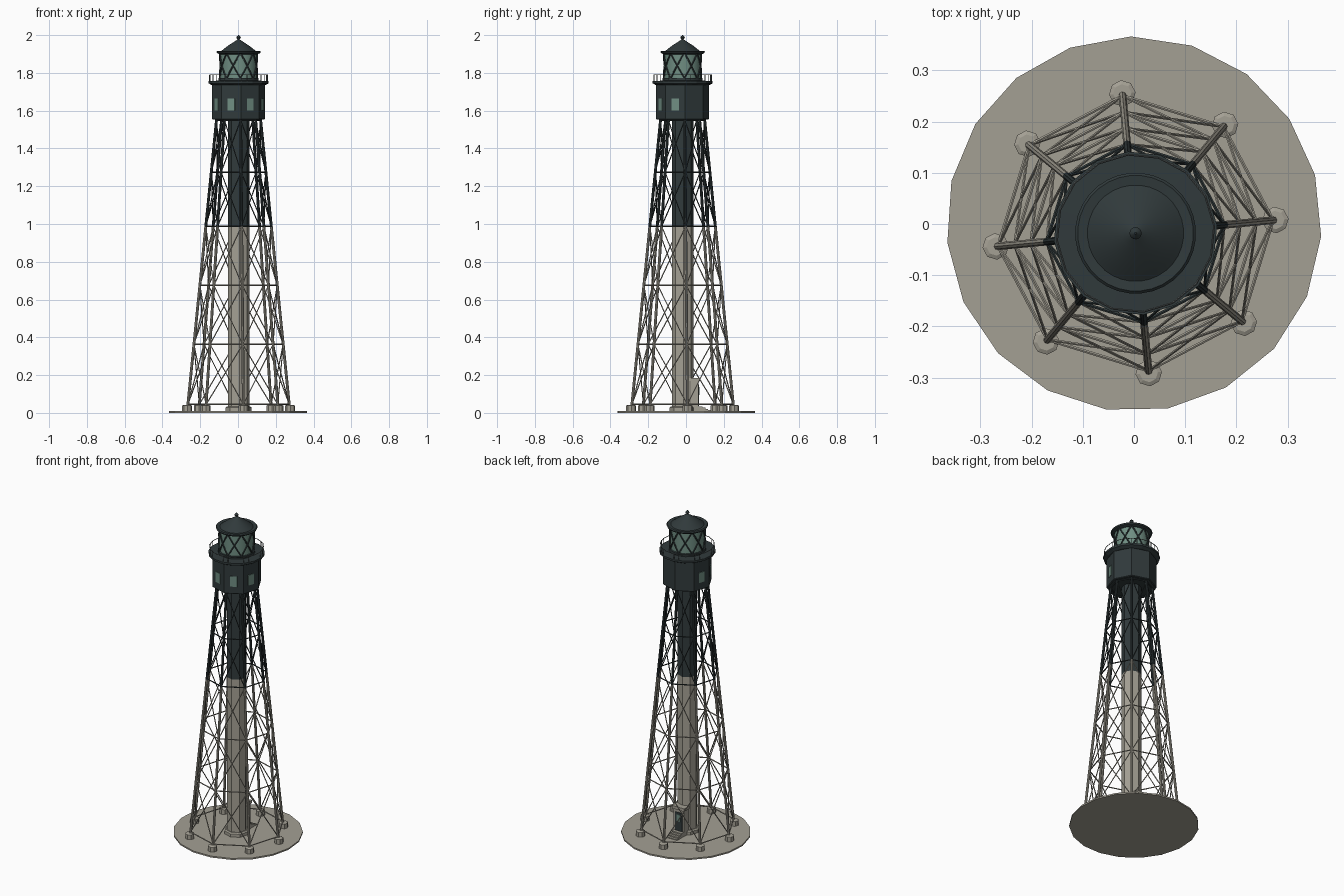
import bpy, bmesh, math
from mathutils import Vector, Matrix

if "Cube" in bpy.data.objects:
    bpy.data.objects.remove(bpy.data.objects["Cube"])

CX, CY = 0.003, -0.018          # tower axis
ROT = math.radians(5.4)         # rotation of the octagon
SPLIT = 0.985                   # height where the paint turns dark

def material(name, rgb):
    m = bpy.data.materials.new(name)
    m.diffuse_color = (*rgb, 1)
    m.use_nodes = True
    m.node_tree.nodes["Principled BSDF"].inputs["Base Color"].default_value = m.diffuse_color
    return m

STONE = material("warm_grey", (0.37, 0.35, 0.295))
DARK = material("dark_slate", (0.03, 0.042, 0.044))
GLASS = material("green_glass", (0.16, 0.27, 0.225))
RAIL = material("rail_grey", (0.10, 0.115, 0.115))

def finish(name, bm, mat, smooth=False):
    bmesh.ops.recalc_face_normals(bm, faces=bm.faces)
    me = bpy.data.meshes.new(name)
    bm.to_mesh(me)
    bm.free()
    me.materials.append(mat)
    ob = bpy.data.objects.new(name, me)
    bpy.context.collection.objects.link(ob)
    if smooth:
        bpy.ops.object.select_all(action='DESELECT')
        ob.select_set(True)
        bpy.context.view_layer.objects.active = ob
        bpy.ops.object.shade_smooth_by_angle(angle=math.radians(35))
    return ob

def polar(r, a, z):
    return Vector((CX + r * math.cos(a), CY + r * math.sin(a), z))

def lathe(name, profile, sides, mat, rot=ROT, center=(CX, CY), smooth=False):
    """Turn a (radius, height) profile about a vertical axis and cap it."""
    bm = bmesh.new()
    rings = []
    for r, z in profile:
        rings.append([bm.verts.new((center[0] + r * math.cos(rot + 2 * math.pi * i / sides),
                                    center[1] + r * math.sin(rot + 2 * math.pi * i / sides), z))
                      for i in range(sides)])
    for a, b in zip(rings, rings[1:]):
        for i in range(sides):
            j = (i + 1) % sides
            bm.faces.new((a[i], a[j], b[j], b[i]))
    bm.faces.new(rings[0])
    bm.faces.new(rings[-1])
    return finish(name, bm, mat, smooth)

def rods(name, segments, radius, mat, sides=6):
    """Round bars between pairs of points, in one object."""
    bm = bmesh.new()
    for a, b in segments:
        d = b - a
        m = Matrix.Translation((a + b) / 2) @ d.to_track_quat('Z', 'Y').to_matrix().to_4x4()
        bmesh.ops.create_cone(bm, cap_ends=True, segments=sides, radius1=radius,
                              radius2=radius, depth=d.length, matrix=m)
    return finish(name, bm, mat)

def box(name, lo, hi, mat):
    bm = bmesh.new()
    lo, hi = Vector(lo), Vector(hi)
    m = Matrix.Translation((lo + hi) / 2) @ Matrix.Diagonal((*(hi - lo), 1))
    bmesh.ops.create_cube(bm, size=1, matrix=m)
    return finish(name, bm, mat)

ANG = [ROT + math.radians(45 * i) for i in range(8)]

def leg_point(i, z):
    return polar(0.274 - 0.101 * z, ANG[i % 8], z)

# Ground slab and leg footings
lathe("ground_slab", [(0.366, 0), (0.366, 0.009)], 19, STONE, math.radians(-3.8), (0, 0))
for i in range(8):
    p = leg_point(i, 0)
    lathe(f"footing_{i + 1}", [(0.026, 0.005), (0.026, 0.038), (0.018, 0.042)], 8, STONE, ROT, (p.x, p.y))

# Central stair column
lathe("column_base", [(0.070, 0.005), (0.070, 0.028), (0.062, 0.034)], 8, STONE)
lathe("lower_column", [(0.057, 0.01), (0.057, SPLIT)], 8, STONE)
lathe("upper_column", [(0.057, SPLIT), (0.057, 1.57)], 8, DARK)

# Legs
rods("lower_legs", [(leg_point(i, 0.03), leg_point(i, SPLIT)) for i in range(8)], 0.0075, STONE, 8)
rods("upper_legs", [(leg_point(i, SPLIT), leg_point(i, 1.57)) for i in range(8)], 0.0075, DARK, 8)

# Ring struts and cross braces
LEVELS = [0.045, 0.363, 0.675, 0.988, 1.274, 1.55]
rings = {STONE: [], DARK: []}
braces = {STONE: [], DARK: []}
for k, z in enumerate(LEVELS):
    for i in range(8):
        rings[DARK if z > SPLIT else STONE].append((leg_point(i, z), leg_point(i + 1, z)))
        if k + 1 < len(LEVELS):
            part = braces[DARK if z > SPLIT else STONE]
            z2 = LEVELS[k + 1]
            part.append((leg_point(i, z), leg_point(i + 1, z2)))
            part.append((leg_point(i + 1, z), leg_point(i, z2)))
for label, mat in (("lower", STONE), ("upper", DARK)):
    rods(label + "_ring_struts", rings[mat], 0.0036, mat)
    rods(label + "_cross_braces", braces[mat], 0.003, mat)

# Watch room with windows on five sides
lathe("watch_room", [(0.137, 1.553), (0.1415, 1.557), (0.1415, 1.742)], 8, DARK)
APO = 0.1415 * math.cos(math.pi / 8)
for n, deg in enumerate((162, 207, 252, 297, 342)):
    a = math.radians(deg + 0.9)
    bm = bmesh.new()
    m = (Matrix.Translation(polar(APO + 0.0005, a, 1.632)) @ Matrix.Rotation(a, 4, 'Z')
         @ Matrix.Diagonal((0.005, 0.04, 0.064, 1)))
    bmesh.ops.create_cube(bm, size=1, matrix=m)
    finish(f"window_{n + 1}", bm, GLASS)

# Gallery deck and railing
lathe("gallery_deck", [(0.142, 1.735), (0.160, 1.745), (0.160, 1.757), (0.10, 1.759)], 16, DARK)
N = 16
rail = []
for i in range(N):
    a, b = (ROT + 2 * math.pi * j / N for j in (i, i + 1))
    rail.append((polar(0.154, a, 1.79), polar(0.154, b, 1.79)))
    if i % 2 == 0:
        rail.append((polar(0.154, a, 1.75), polar(0.154, a, 1.79)))
        rail.append((polar(0.154, (a + b) / 2, 1.75), polar(0.154, (a + b) / 2, 1.79)))
rods("gallery_railing", rail, 0.002, RAIL, 5)

# Lantern: sill, glass, diagonal lattice
lathe("lantern_sill", [(0.106, 1.755), (0.106, 1.772), (0.09, 1.776)], 16, DARK, smooth=True)
lathe("lantern_glass", [(0.098, 1.77), (0.098, 1.91)], 16, GLASS, smooth=True)
lattice = []
for i in range(8):
    for s in (-1, 1):
        pts = [polar(0.100, ANG[i] + s * math.pi / 4 * t / 4, 1.77 + 0.135 * t / 4) for t in range(5)]
        lattice += list(zip(pts, pts[1:]))
rods("lantern_lattice", lattice, 0.0045, DARK, 5)

# Roof with gutter rim, and finial
lathe("roof", [(0.098, 1.897), (0.115, 1.905), (0.118, 1.912), (0.113, 1.917), (0.094, 1.915),
               (0.082, 1.924), (0.055, 1.945), (0.028, 1.962), (0.010, 1.974), (0.004, 1.978)],
      32, DARK, smooth=True)
lathe("finial", [(0.005, 1.968), (0.005, 1.978), (0.010, 1.982), (0.012, 1.987), (0.009, 1.993),
                 (0.004, 1.996), (0.002, 2.0)], 12, DARK, smooth=True)

# Entrance porch at the back with door, hood and steps
box("porch", (CX - 0.036, CY, 0.008), (CX + 0.036, 0.066, 0.168), STONE)
box("porch_hood", (CX - 0.042, CY + 0.03, 0.168), (CX + 0.042, 0.074, 0.186), STONE)
box("door", (CX - 0.025, 0.063, 0.036), (CX + 0.025, 0.069, 0.150), DARK)
box("door_pane", (CX - 0.013, 0.065, 0.095), (CX + 0.013, 0.071, 0.138), GLASS)
for i in range(4):
    box(f"step_{i + 1}", (CX - 0.034, 0.05, 0.006), (CX + 0.034, 0.132 - 0.015 * i, 0.014 + 0.007 * i), STONE)
